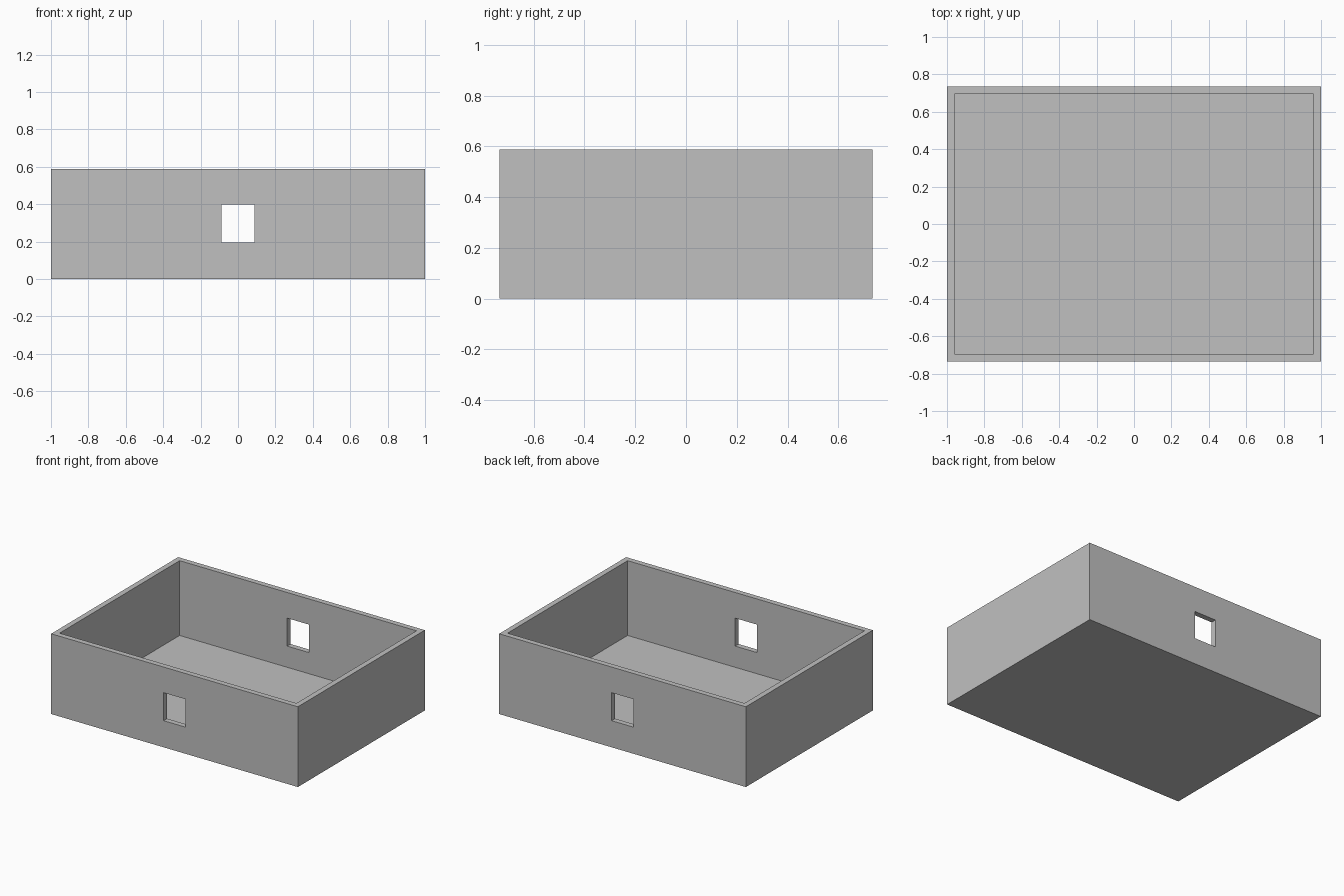
import bpy
from mathutils import Vector

WIDTH, DEPTH, HEIGHT = 2.0, 1.47, 0.588
WALL = 0.04
WINDOW_HALF, WINDOW_SILL, WINDOW_TOP = 0.088, 0.195, 0.4

default = bpy.data.objects.get("Cube")
if default:
    bpy.data.objects.remove(default, do_unlink=True)

# Plain grey for the whole shell
GREY = (0.53, 0.53, 0.53, 1)
grey = bpy.data.materials.new("plain_grey")
grey.use_nodes = True
grey.diffuse_color = GREY
grey.node_tree.nodes["Principled BSDF"].inputs["Base Color"].default_value = GREY


def box(name, low, high):
    """Axis-aligned box between two corners."""
    low, high = Vector(low), Vector(high)
    bpy.ops.mesh.primitive_cube_add(size=1, location=(low + high) / 2)
    obj = bpy.context.object
    obj.name = name
    obj.scale = high - low
    bpy.ops.object.transform_apply(location=True, rotation=False, scale=True)
    obj.data.materials.append(grey)
    return obj


def cut(target, cutter):
    """Subtract the cutter, then discard it."""
    cutter.hide_render = True
    mod = target.modifiers.new("cut", "BOOLEAN")
    mod.operation = "DIFFERENCE"
    mod.solver = "EXACT"
    mod.object = cutter
    bpy.context.view_layer.objects.active = target
    bpy.ops.object.modifier_apply(modifier=mod.name)
    bpy.data.objects.remove(cutter, do_unlink=True)


# Outer block of the open room
x, y = WIDTH / 2, DEPTH / 2
room = box("room_shell", (-x, -y, 0), (x, y, HEIGHT))

# Hollow interior above the floor slab
cut(room, box("interior_cutter", (WALL - x, WALL - y, WALL),
              (x - WALL, y - WALL, HEIGHT + 1)))

# Window openings through the front and back walls
cut(room, box("window_cutter", (-WINDOW_HALF, -y - 1, WINDOW_SILL),
              (WINDOW_HALF, y + 1, WINDOW_TOP)))
